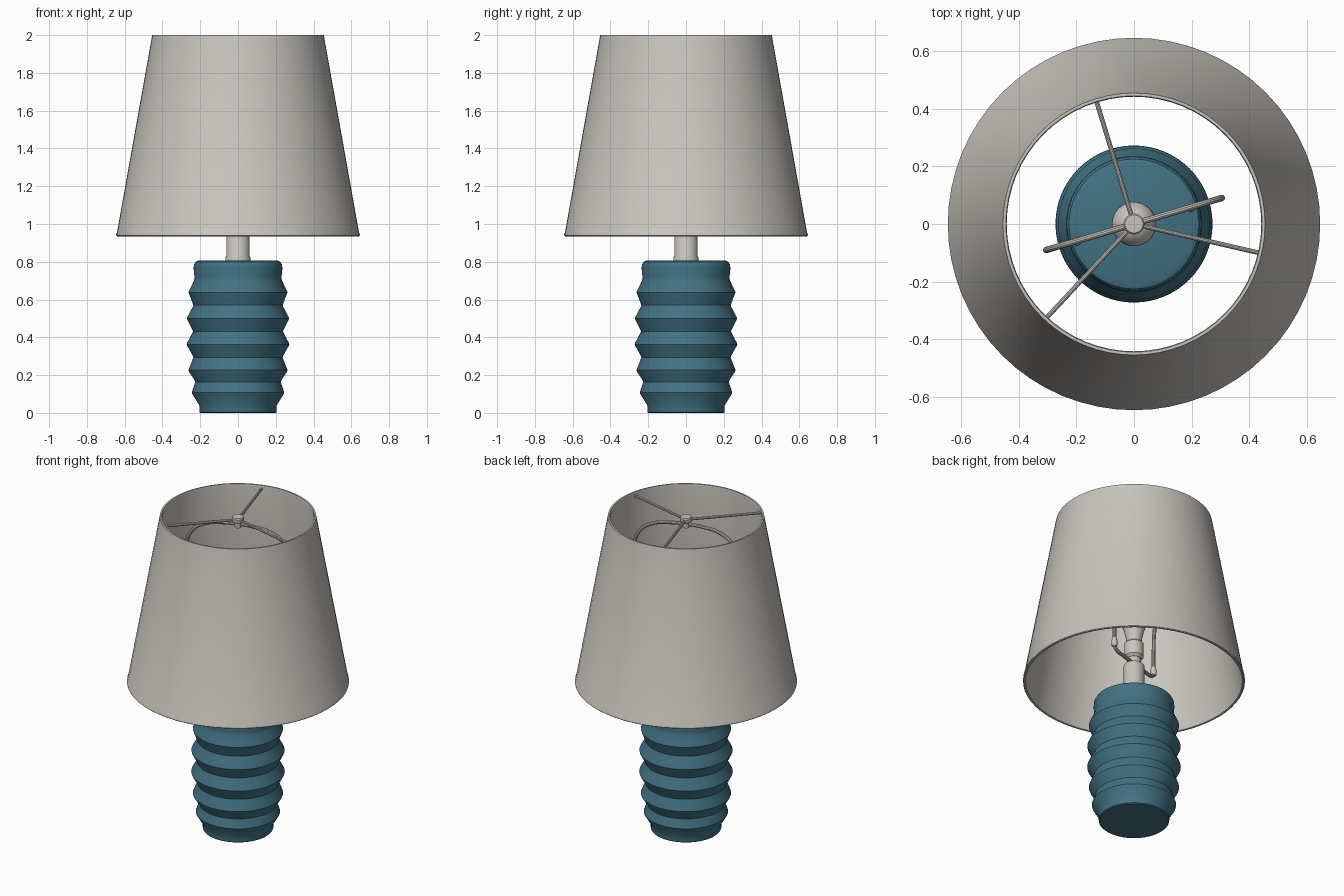
import bpy, bmesh, math
from mathutils import Vector

cube = bpy.data.objects.get("Cube")
if cube:
    bpy.data.objects.remove(cube)


def material(name, rgb):
    m = bpy.data.materials.new(name)
    m.use_nodes = True
    m.diffuse_color = (*rgb, 1)
    m.node_tree.nodes["Principled BSDF"].inputs["Base Color"].default_value = (*rgb, 1)
    return m


GREY = material("warm grey", (0.58, 0.555, 0.515))
TEAL = material("teal glaze", (0.055, 0.17, 0.23))


def smooth(ob, angle=35):
    bpy.ops.object.select_all(action='DESELECT')
    ob.select_set(True)
    bpy.context.view_layer.objects.active = ob
    bpy.ops.object.shade_smooth_by_angle(angle=math.radians(angle))


def lathe(name, profile, mat, steps=64, loop=False, centre=(0, 0)):
    """Spin a (radius, z) profile round a vertical axis."""
    me = bpy.data.meshes.new(name)
    bm = bmesh.new()
    verts = [bm.verts.new((r, 0, z)) for r, z in profile]
    pairs = list(zip(verts, verts[1:]))
    if loop:
        pairs.append((verts[-1], verts[0]))
    edges = [bm.edges.new(p) for p in pairs]
    bmesh.ops.spin(bm, geom=verts + edges, cent=(0, 0, 0), axis=(0, 0, 1),
                   angle=math.tau, steps=steps)
    bmesh.ops.remove_doubles(bm, verts=bm.verts, dist=1e-5)
    bmesh.ops.recalc_face_normals(bm, faces=bm.faces)
    bm.to_mesh(me)
    bm.free()
    me.materials.append(mat)
    ob = bpy.data.objects.new(name, me)
    bpy.context.collection.objects.link(ob)
    ob.location = (*centre, 0)
    smooth(ob)
    return ob


def rod(name, points, radius, mat, curved=True):
    """Round wire through the given points."""
    cu = bpy.data.curves.new(name, 'CURVE')
    cu.dimensions = '3D'
    cu.bevel_depth = radius
    cu.bevel_resolution = 3
    cu.resolution_u = 8
    cu.use_fill_caps = True
    sp = cu.splines.new('BEZIER')
    sp.bezier_points.add(len(points) - 1)
    for bp, p in zip(sp.bezier_points, points):
        bp.co = p
        bp.handle_left_type = bp.handle_right_type = 'AUTO' if curved else 'VECTOR'
    cu.materials.append(mat)
    ob = bpy.data.objects.new(name, cu)
    bpy.context.collection.objects.link(ob)
    bpy.ops.object.select_all(action='DESELECT')
    ob.select_set(True)
    bpy.context.view_layer.objects.active = ob
    bpy.ops.object.convert(target='MESH')
    smooth(bpy.context.view_layer.objects.active)


# Ribbed ceramic base: ridges and valleys, each softened by a narrow band
folds = [(0.245, 0.108), (0.226, 0.163), (0.262, 0.226), (0.236, 0.294),
         (0.272, 0.363), (0.238, 0.432), (0.271, 0.5), (0.236, 0.57),
         (0.262, 0.638)]
profile = [(0, 0), (0.2, 0), (0.205, 0.005), (0.205, 0.04)]
for i, (r, z) in enumerate(folds):
    inset = -0.003 if i % 2 == 0 else 0.003
    profile += [(r + inset, z - 0.008), (r, z), (r + inset, z + 0.008)]
profile += [(0.233, 0.7), (0.23, 0.715), (0.235, 0.765), (0.233, 0.785),
            (0.225, 0.799), (0.21, 0.806), (0, 0.806)]
lathe("ceramic_base", profile, TEAL)

# Neck, socket and bulb
lathe("neck", [(0, 0.8), (0.066, 0.8), (0.066, 0.822), (0.061, 0.832), (0.061, 1.035),
               (0.055, 1.045), (0.04, 1.045), (0.04, 1.1), (0, 1.1)], GREY, 40)
lathe("socket", [(0, 1.085), (0.042, 1.085), (0.056, 1.1), (0.056, 1.185),
                 (0.046, 1.195), (0, 1.195)], GREY, 40)
bulb = [(0, 1.19), (0.044, 1.19), (0.046, 1.22), (0.056, 1.265), (0.07, 1.31)]
for k in range(9):
    a = k / 8 * math.pi / 2
    bulb.append((0.077 * math.cos(a), 1.35 + 0.077 * math.sin(a)))
lathe("bulb", bulb, GREY, 40)

# Wire harp, its saddle and the two sleeves
turn = math.radians(16.5)


def on_harp(u, z):
    return Vector((u * math.cos(turn), u * math.sin(turn), z))


half = [(0.206, 1.07), (0.206, 1.2), (0.216, 1.38), (0.262, 1.55), (0.305, 1.68),
        (0.316, 1.78), (0.28, 1.87), (0.2, 1.925), (0.1, 1.945)]
outline = half + [(0, 1.95)] + [(-u, z) for u, z in reversed(half)]
rod("harp", [on_harp(u, z) for u, z in outline], 0.011, GREY)
saddle = [(-0.206, 1.09), (-0.195, 1.068), (-0.1, 1.056), (0, 1.055),
          (0.1, 1.056), (0.195, 1.068), (0.206, 1.09)]
rod("harp_saddle", [on_harp(u, z) for u, z in saddle], 0.011, GREY)
for side, u in (("left", 0.206), ("right", -0.206)):
    lathe("harp_sleeve_" + side, [(0, 1.075), (0.014, 1.075), (0.017, 1.08),
          (0.017, 1.115), (0.013, 1.13), (0, 1.13)], GREY, 20, centre=on_harp(u, 0)[:2])

# Shade: thin tapered shell with rolled rims
lathe("shade", [(0.64, 0.935), (0.645, 0.939), (0.645, 0.946), (0.641, 0.953),
                (0.456, 1.99), (0.454, 2.0), (0.444, 2.0), (0.441, 1.99),
                (0.628, 0.953), (0.63, 0.937)], GREY, 64, loop=True)

# Spider arms and finial
for i in range(3):
    a = math.radians(107 + 120 * i)
    end = Vector((0.446 * math.cos(a), 0.446 * math.sin(a), 1.978))
    rod("shade_arm_%d" % (i + 1), [Vector((0, 0, 1.978)), end], 0.008, GREY, curved=False)
lathe("finial", [(0, 1.93), (0.02, 1.93), (0.022, 1.962), (0.033, 1.966), (0.036, 1.972),
                 (0.036, 1.992), (0.031, 1.998), (0, 1.998)], GREY, 32)
